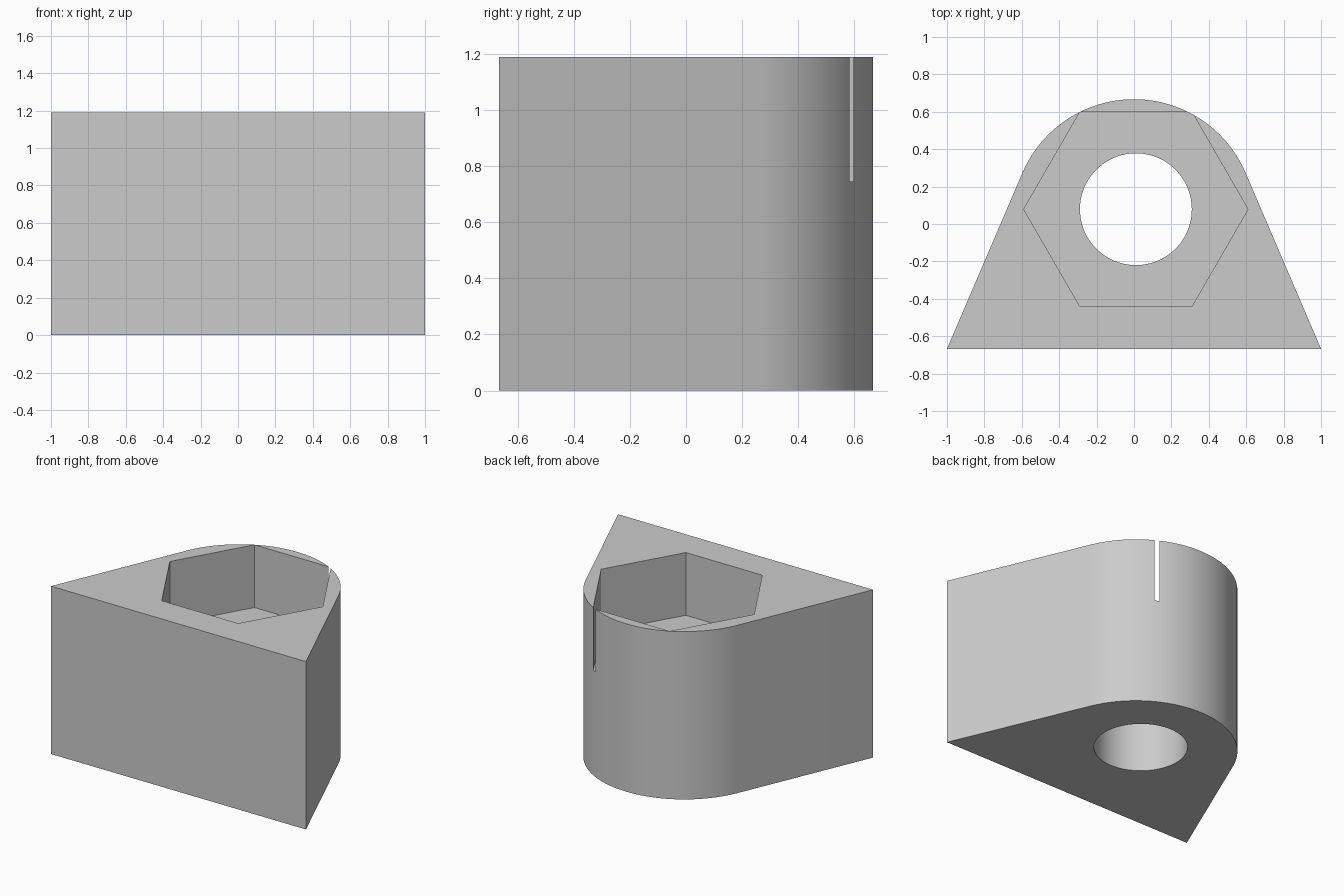
import bpy
import bmesh
from math import sin, cos, radians, pi

HEIGHT = 1.19
POCKET_FLOOR = 0.745
BORE = (0.01, 0.079)          # shared centre of socket and hole

if "Cube" in bpy.data.objects:
    bpy.data.objects.remove(bpy.data.objects["Cube"], do_unlink=True)

grey = bpy.data.materials.new("plain_grey")
grey.use_nodes = True
colour = (0.6, 0.6, 0.6, 1)
grey.diffuse_color = colour
grey.node_tree.nodes["Principled BSDF"].inputs["Base Color"].default_value = colour


def arc(centre, radius, start, end, steps):
    """Points along a circular arc, angles in radians."""
    angles = [start + (end - start) * i / steps for i in range(steps + 1)]
    return [(centre[0] + radius * cos(a), centre[1] + radius * sin(a)) for a in angles]


def prism(name, outline, bottom, top):
    """Extrude a closed outline straight up."""
    bm = bmesh.new()
    base = bm.faces.new([bm.verts.new((x, y, bottom)) for x, y in outline])
    raised = bmesh.ops.extrude_face_region(bm, geom=[base])["geom"]
    bmesh.ops.translate(bm, vec=(0, 0, top - bottom),
                        verts=[g for g in raised if isinstance(g, bmesh.types.BMVert)])
    bmesh.ops.recalc_face_normals(bm, faces=bm.faces)
    mesh = bpy.data.meshes.new(name)
    bm.to_mesh(mesh)
    bm.free()
    mesh.materials.append(grey)
    obj = bpy.data.objects.new(name, mesh)
    bpy.context.collection.objects.link(obj)
    return obj


# Body: straight front, tapering sides, rounded back
side = radians(23.2)
outline = [(-1, -0.667), (1, -0.667)] + arc((0, 0.018), 0.649, side, pi - side, 96)
body = prism("bracket_body", outline, 0, HEIGHT)

# Hexagonal socket from the top, round hole all the way through
socket = prism("socket_cutter", arc(BORE, 0.5995, 0, 2 * pi, 6)[:-1], POCKET_FLOOR, HEIGHT + 0.2)
hole = prism("hole_cutter", arc(BORE, 0.299, 0, 2 * pi, 96)[:-1], -0.2, HEIGHT + 0.1)

bpy.ops.object.select_all(action="DESELECT")
body.select_set(True)
bpy.context.view_layer.objects.active = body
for cutter in (socket, hole):
    cutter.hide_render = True
    cut = body.modifiers.new(cutter.name, "BOOLEAN")
    cut.operation = "DIFFERENCE"
    cut.solver = "EXACT"
    cut.object = cutter
    bpy.ops.object.modifier_apply(modifier=cut.name)
    bpy.data.objects.remove(cutter, do_unlink=True)

# Smooth curved walls, crisp edges
bpy.ops.object.shade_smooth_by_angle(angle=radians(20))
